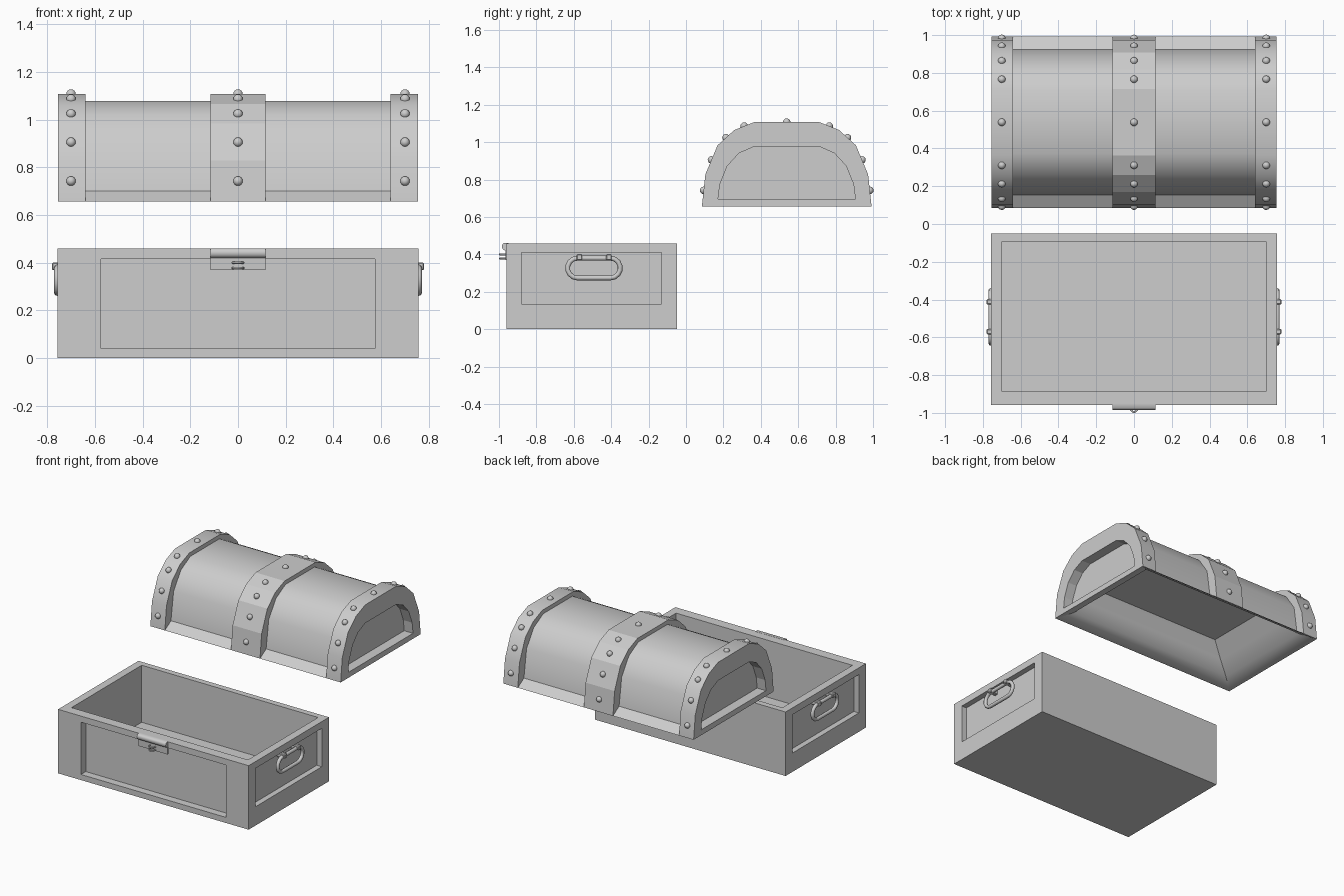
import bpy, bmesh, math
from mathutils import Vector

if "Cube" in bpy.data.objects:
    bpy.data.objects.remove(bpy.data.objects["Cube"])

COLOUR = (0.61, 0.61, 0.61, 1)
grey = bpy.data.materials.new("plain_grey")
grey.use_nodes = True
grey.diffuse_color = COLOUR
grey.node_tree.nodes["Principled BSDF"].inputs["Base Color"].default_value = COLOUR

BASE_Y, LID_Y = -0.504, 0.5385


def finish(name, bm, smooth=None):
    mesh = bpy.data.meshes.new(name)
    bm.to_mesh(mesh)
    bm.free()
    mesh.materials.append(grey)
    if smooth:
        mesh.shade_smooth()
        mesh.set_sharp_from_angle(angle=math.radians(smooth))
    obj = bpy.data.objects.new(name, mesh)
    bpy.context.collection.objects.link(obj)


def loft(loops, closed=True, start=False, end=False, flip=False):
    """Bridge loops of equal length, with optional caps."""
    bm = bmesh.new()
    rings = [[bm.verts.new(p) for p in loop] for loop in loops]
    n = len(rings[0])
    for a, b in zip(rings, rings[1:]):
        for i in range(n if closed else n - 1):
            j = (i + 1) % n
            bm.faces.new((a[i], b[i], b[j], a[j]))
    if start:
        bm.faces.new(rings[0])
    if end:
        bm.faces.new(rings[-1][::-1])
    if flip:
        bmesh.ops.reverse_faces(bm, faces=bm.faces[:])
    bm.normal_update()
    return bm


def rect(hx, hy, z, cy):
    return [(sx * hx, cy + sy * hy, z) for sx, sy in ((1, -1), (-1, -1), (-1, 1), (1, 1))]


def at(profile, x):
    return [(x, y, z) for y, z in profile]


def arch(half):
    """Complete a half profile by mirroring it about the lid's centre."""
    full = half + [(-y, z) for y, z in reversed(half)]
    return [(LID_Y + y, z) for y, z in full]


def tube(name, points, radius, cyclic):
    curve = bpy.data.curves.new(name, 'CURVE')
    curve.dimensions = '3D'
    curve.bevel_depth = radius
    curve.bevel_resolution = 2
    curve.use_fill_caps = True
    spline = curve.splines.new('POLY')
    spline.points.add(len(points) - 1)
    for sp, p in zip(spline.points, points):
        sp.co = (*p, 1)
    spline.use_cyclic_u = cyclic
    curve.materials.append(grey)
    bpy.context.collection.objects.link(bpy.data.objects.new(name, curve))


# Open box with thick walls
bm = loft([rect(0.756, 0.455, 0, BASE_Y), rect(0.756, 0.455, 0.459, BASE_Y),
           rect(0.70, 0.3975, 0.459, -0.4895), rect(0.70, 0.3975, 0.05, -0.4895)],
          start=True, end=True)

# Sunken panels on the front and both ends
outer = [f for f in bm.faces if f.normal.y < -0.9 and f.calc_center_median().y < -0.95
         or abs(f.normal.x) > 0.9 and abs(f.calc_center_median().x) > 0.75]
for face in outer:
    normal = face.normal.copy()
    front = normal.y < -0.9
    low, high = (0.04, 0.415) if front else (0.135, 0.41)
    bmesh.ops.inset_individual(bm, faces=[face], thickness=0.02)
    for v in face.verts:
        v.co.z = low if v.co.z < 0.2 else high
        if front:
            v.co.x = math.copysign(0.575, v.co.x)
        else:
            v.co.y = -0.88 if v.co.y < BASE_Y else -0.13
    # Keep the outline on the wall and push a copy of the panel inwards
    bmesh.ops.inset_individual(bm, faces=[face], thickness=0)
    for v in face.verts:
        v.co -= normal * (0.055 if front else 0.04)
finish("chest_base", bm)

# Latch plate with a small rolled top, and its two staples
latch = [(-0.95, 0.37), (-0.964, 0.37), (-0.966, 0.42), (-0.976, 0.424), (-0.982, 0.432),
         (-0.984, 0.442), (-0.982, 0.452), (-0.974, 0.46), (-0.95, 0.46)]
finish("latch_plate", loft([at(latch, -0.115), at(latch, 0.115)], start=True, end=True), 50)
for name, z in (("upper", 0.40), ("lower", 0.378)):
    arc = [math.pi * i / 8 for i in range(9)]
    tube(name + "_staple", [(0.022 * math.cos(a), -0.964 - 0.031 * math.sin(a), z) for a in arc],
         0.005, False)

# Ring handles and brackets on both ends
for side, s in (("left", 1), ("right", -1)):
    path = []
    for i in range(16):
        a = -math.pi / 2 + math.pi * (i % 8) / 7 + (math.pi if i > 7 else 0)
        cy = 0.088 if i < 8 else -0.088
        path.append((s * 0.758, -0.492 + cy + 0.053 * math.cos(a), 0.327 + 0.053 * math.sin(a)))
    tube(side + "_handle", path, 0.013, True)
    for end, y in (("front", -0.57), ("back", -0.412)):
        bm = bmesh.new()
        bmesh.ops.create_cube(bm, size=1)
        for v in bm.verts:
            v.co = Vector((s * 0.747, y, 0.385)) + v.co * Vector((0.066, 0.03, 0.032))
        bmesh.ops.bevel(bm, geom=bm.edges[:], offset=0.005, segments=1, affect='EDGES')
        finish(f"{side}_{end}_handle_bracket", bm)

# Lid profiles: strap outside, barrel beneath it, end panel opening
strap = arch([(-0.4535, 0.657), (-0.435, 0.828), (-0.37, 0.983), (-0.28, 1.065), (-0.175, 1.107)])
barrel = arch([(-0.4535, 0.657), (-0.384, 0.70), (-0.354, 0.90), (-0.272, 1.02), (-0.165, 1.078)])
opening = arch([(-0.367, 0.696), (-0.357, 0.776), (-0.318, 0.872), (-0.255, 0.941), (-0.175, 0.976)])

finish("lid_barrel", loft([at(barrel, -0.64), at(barrel, 0.64)], closed=False), 40)
finish("middle_strap", loft([at(barrel, -0.115), at(strap, -0.115),
                             at(strap, 0.115), at(barrel, 0.115)], closed=False))
for side, s in (("left", 1), ("right", -1)):
    finish(side + "_strap", loft([at(barrel, s * 0.64), at(strap, s * 0.64), at(strap, s * 0.755)],
                                 closed=False, flip=s < 0), 40)
    finish(side + "_end_panel", loft([at(strap, s * 0.755), at(opening, s * 0.755),
                                      at(opening, s * 0.685)], end=True, flip=s < 0))

# Hollow underside of the lid: sloping sides up to a flat ceiling
levels = ((0.755, 0.4535, 0.657), (0.745, 0.443, 0.657), (0.66, 0.374, 0.70),
          (0.58, 0.335, 0.785), (0.49, 0.285, 0.88))
finish("lid_inside", loft([rect(hx, hy, z, LID_Y) for hx, hy, z in levels], end=True, flip=True), 35)

# Rivets centred on every facet of the straps
for name, x in (("left", 0.70), ("middle", 0), ("right", -0.70)):
    bm = bmesh.new()
    for (y0, z0), (y1, z1) in zip(strap, strap[1:]):
        made = bmesh.ops.create_uvsphere(bm, u_segments=14, v_segments=8, radius=0.02)
        bmesh.ops.translate(bm, verts=made["verts"], vec=(x, (y0 + y1) / 2, (z0 + z1) / 2))
    finish(name + "_rivets", bm, 60)
